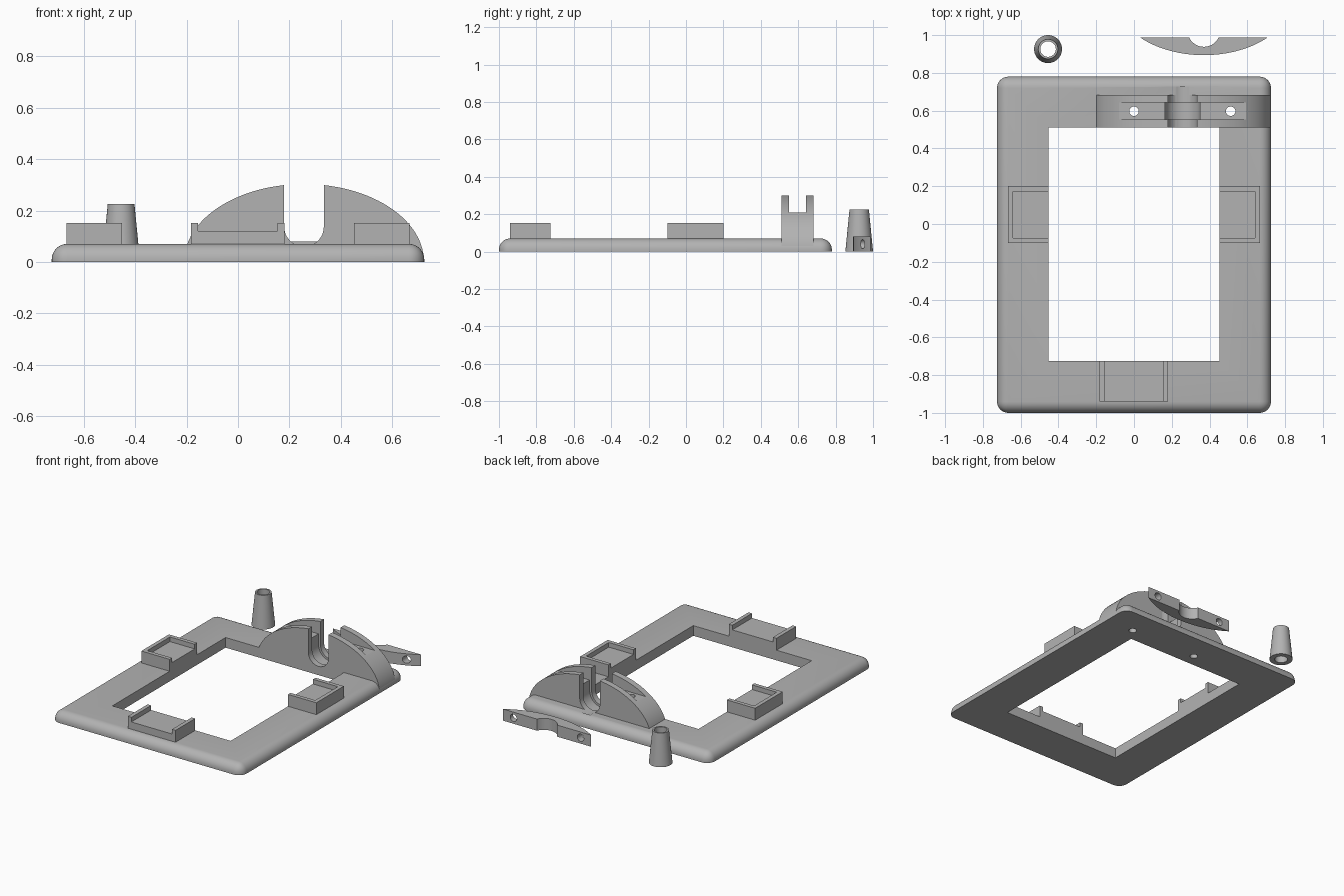
import bpy, bmesh, math
from mathutils import Matrix, Vector

if "Cube" in bpy.data.objects:
    bpy.data.objects.remove(bpy.data.objects["Cube"])

grey = bpy.data.materials.new("plain grey")
grey.use_nodes = True
COLOUR = (0.45, 0.45, 0.45, 1)
grey.diffuse_color = COLOUR
grey.node_tree.nodes["Principled BSDF"].inputs["Base Color"].default_value = COLOUR


def finish(name, bm):
    bmesh.ops.recalc_face_normals(bm, faces=bm.faces)
    mesh = bpy.data.meshes.new(name)
    bm.to_mesh(mesh)
    bm.free()
    mesh.materials.append(grey)
    ob = bpy.data.objects.new(name, mesh)
    bpy.context.collection.objects.link(ob)
    return ob


def box(name, x, y, z, round_by=0):
    bm = bmesh.new()
    bmesh.ops.create_cube(bm, size=1)
    for v in bm.verts:
        v.co = [lo + (c + 0.5) * (hi - lo) for c, (lo, hi) in zip(v.co, (x, y, z))]
    if round_by:
        edges = [e for e in bm.edges if max(v.co.z for v in e.verts) > z[0] + 0.001]
        bmesh.ops.bevel(bm, geom=edges, offset=round_by, segments=8,
                        profile=0.5, affect='EDGES')
    return finish(name, bm)


def rod(name, centre, axis, r1, r2, length):
    bm = bmesh.new()
    turn = Vector((0, 0, 1)).rotation_difference(Vector(axis)).to_matrix().to_4x4()
    bmesh.ops.create_cone(bm, cap_ends=True, segments=48, radius1=r1, radius2=r2,
                          depth=length, matrix=Matrix.Translation(centre) @ turn)
    return finish(name, bm)


def prism(name, outline, start, push):
    """Extrude a 3D outline by the push vector."""
    bm = bmesh.new()
    face = bm.faces.new([bm.verts.new(Vector(p) + Vector(start)) for p in outline])
    out = bmesh.ops.extrude_face_region(bm, geom=[face])
    bmesh.ops.translate(bm, vec=push, verts=[v for v in out["geom"]
                                             if isinstance(v, bmesh.types.BMVert)])
    return finish(name, bm)


def select(ob):
    bpy.ops.object.select_all(action='DESELECT')
    ob.select_set(True)
    bpy.context.view_layer.objects.active = ob


def cut(ob, *cutters):
    for c in cutters:
        select(ob)
        mod = ob.modifiers.new("cut", 'BOOLEAN')
        mod.operation, mod.solver, mod.object = 'DIFFERENCE', 'EXACT', c
        bpy.ops.object.modifier_apply(modifier=mod.name)
        bpy.data.objects.remove(c)


def smooth(ob):
    select(ob)
    bpy.ops.object.shade_smooth_by_angle(angle=math.radians(30))


MID = 0.257                      # arch centre in x
HALF, HIGH, SEAT = 0.467, 0.303, 0.21
SCREWS = (MID - 0.257, MID + 0.255)
ARCH_Y = (0.51, 0.682)
RING_Y = (0.552, 0.642)
PIPE_Z = 0.137


def arc(base):
    """Points of the elliptical arch above a base height."""
    a = math.asin(base / HIGH)
    steps = 56
    return [(HALF * math.cos(t), HIGH * math.sin(t))
            for t in (a + (math.pi - 2 * a) * i / steps for i in range(steps + 1))]


def pipe_cutter(r, y):
    return rod("pipe_cutter", (MID, sum(y) / 2, PIPE_Z), (0, 1, 0), r, r, y[1] - y[0])


def slot_cutter(r, y):
    return box("slot_cutter", (MID - r, MID + r), y, (PIPE_Z, 0.5))


def screw_cutters():
    return [rod("screw_cutter", (x, sum(RING_Y) / 2, 0.1), (0, 0, 1), 0.025, 0.025, 1)
            for x in SCREWS]


# Base frame with rounded rim and rectangular opening
frame = box("base_frame", (-0.725, 0.725), (-1, 0.78), (0, 0.07), 0.06)
cut(frame, box("opening_cutter", (-0.452, 0.452), (-0.725, 0.51), (-1, 1)),
    pipe_cutter(0.077, (0.4, 0.727)), pipe_cutter(0.092, RING_Y), *screw_cutters())
smooth(frame)

# Elliptical arch with a pipe slot, ring groove and a channel for the cap
arch = prism("pipe_arch", [(x, 0, z) for x, z in arc(0)], (MID, ARCH_Y[0], 0),
             (0, ARCH_Y[1] - ARCH_Y[0], 0))
cut(arch, box("channel_cutter", (-1, 1), RING_Y, (SEAT, 1)),
    pipe_cutter(0.077, (0.4, 0.8)), slot_cutter(0.077, (0.4, 0.8)),
    pipe_cutter(0.092, RING_Y), slot_cutter(0.092, RING_Y), *screw_cutters())
smooth(arch)

# Loose clamp cap, lying on its side behind the frame
CAP_X, CAP_Y, CAP_H = 0.37, 0.987, 0.08
cap = prism("clamp_cap", [(x, SEAT - z, 0) for x, z in arc(SEAT)], (CAP_X, CAP_Y, 0),
            (0, 0, CAP_H))
cut(cap, rod("bite_cutter", (CAP_X, CAP_Y + 0.037, 0), (0, 0, 1), 0.086, 0.086, 1),
    *[rod("screw_cutter", (CAP_X + s * 0.256, CAP_Y, CAP_H / 2), (0, 1, 0), 0.025, 0.025, 1)
      for s in (-1, 1)])
smooth(cap)

# Loose tapered sleeve
SLEEVE = (-0.455, 0.926, 0.1125)
sleeve = rod("tapered_sleeve", SLEEVE, (0, 0, 1), 0.074, 0.052, 0.225)
cut(sleeve, rod("bore_cutter", SLEEVE, (0, 0, 1), 0.041, 0.041, 1))
smooth(sleeve)

# Side trays, walled on three sides and open to the middle
for side, s in (("left", 1), ("right", -1)):
    tray = box(side + "_tray", sorted((s * 0.452, s * 0.668)), (-0.1, 0.2), (0.06, 0.152))
    cut(tray, box("tray_cutter", sorted((s * 0.4, s * 0.641)), (-0.073, 0.173), (0.12, 1)))

# Front tray, open at both ends
tray = box("front_tray", (-0.183, 0.181), (-0.94, -0.725), (0.06, 0.152))
cut(tray, box("tray_cutter", (-0.156, 0.154), (-1.2, -0.5), (0.12, 1)))
